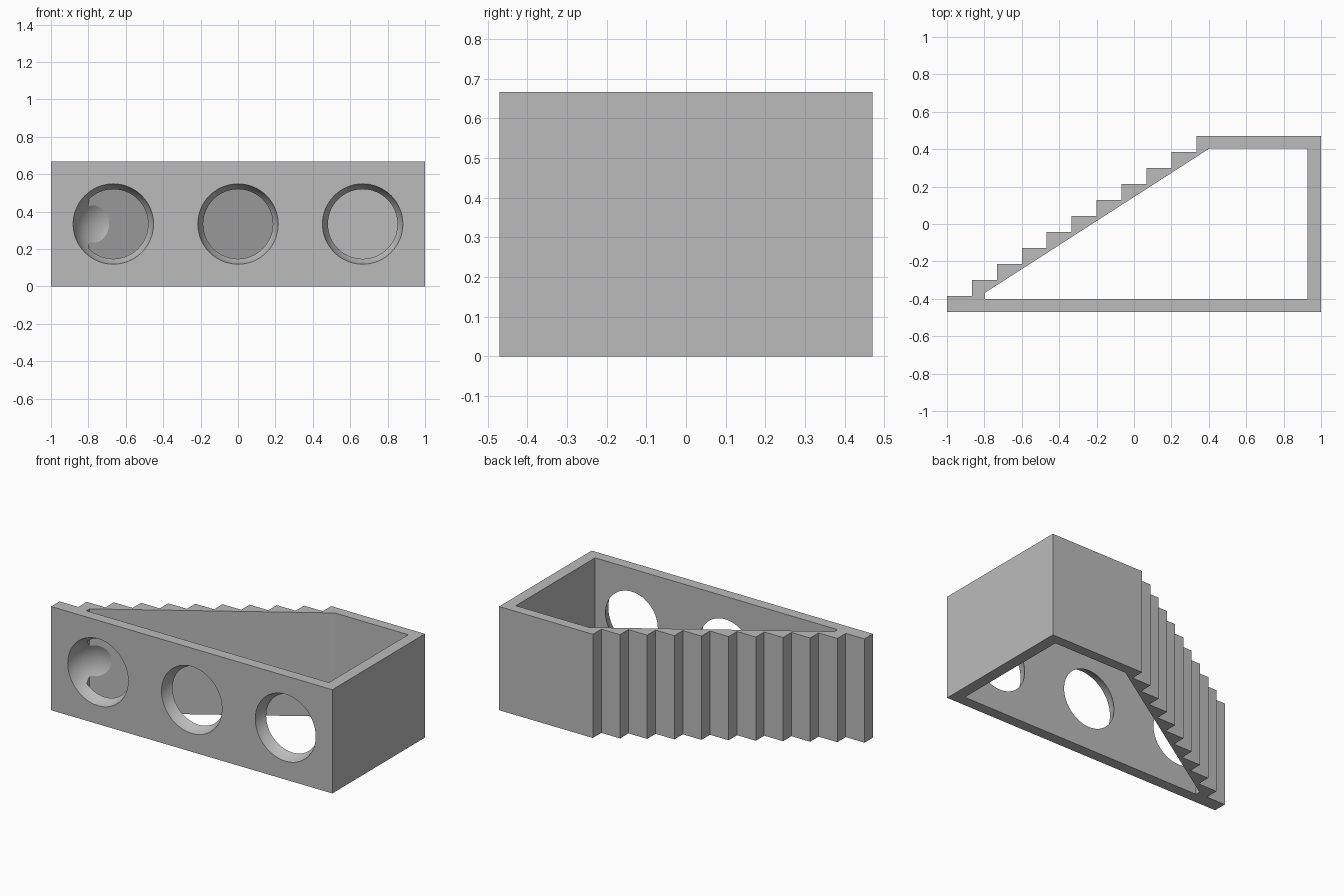
import bpy
import bmesh
import math
from mathutils import Matrix

cube = bpy.data.objects.get("Cube")
if cube:
    bpy.data.objects.remove(cube, do_unlink=True)

HEIGHT = 2 / 3
HALF_Y = 0.47
STEPS = 10
TREAD = HEIGHT / 5
RISE = 2 * HALF_Y / (STEPS + 1)

grey = bpy.data.materials.new("plain grey")
grey.use_nodes = True
colour = (0.5, 0.5, 0.5, 1)
grey.diffuse_color = colour
grey.node_tree.nodes["Principled BSDF"].inputs["Base Color"].default_value = colour


def add_object(name, bm):
    bmesh.ops.recalc_face_normals(bm, faces=bm.faces)
    mesh = bpy.data.meshes.new(name)
    bm.to_mesh(mesh)
    bm.free()
    mesh.materials.append(grey)
    obj = bpy.data.objects.new(name, mesh)
    bpy.context.collection.objects.link(obj)
    return obj


def prism(name, outline, z0, z1):
    bm = bmesh.new()
    face = bm.faces.new([bm.verts.new((x, y, z0)) for x, y in outline])
    result = bmesh.ops.extrude_face_region(bm, geom=[face])
    verts = [v for v in result["geom"] if isinstance(v, bmesh.types.BMVert)]
    bmesh.ops.translate(bm, verts=verts, vec=(0, 0, z1 - z0))
    return add_object(name, bm)


def ball(name, x):
    bm = bmesh.new()
    place = Matrix.Translation((x, -0.518, HEIGHT / 2)) @ Matrix.Rotation(math.pi / 2, 4, "X")
    bmesh.ops.create_uvsphere(bm, u_segments=64, v_segments=32, radius=0.2205, matrix=place)
    return add_object(name, bm)


def cut(target, cutter):
    cutter.hide_render = True
    mod = target.modifiers.new("cut", "BOOLEAN")
    mod.operation = "DIFFERENCE"
    mod.solver = "EXACT"
    mod.object = cutter
    bpy.ops.object.modifier_apply(modifier=mod.name)
    bpy.data.objects.remove(cutter, do_unlink=True)


# Stepped outer body
outline = [(1, HALF_Y), (1, -HALF_Y), (-1, -HALF_Y)]
for i in range(STEPS + 1):
    x, y = -1 + i * TREAD, -HALF_Y + (i + 1) * RISE
    outline.append((x, y))
    if i < STEPS:
        outline.append((x + TREAD, y))
frame = prism("stepped_frame", outline, 0, HEIGHT)
bpy.context.view_layer.objects.active = frame
frame.select_set(True)

# Hollow inside with a sloping wall behind the steps
hollow = [(-0.797, -0.4), (0.927, -0.4), (0.927, 0.405), (0.405, 0.405), (-0.797, -0.368)]
cut(frame, prism("hollow_cutter", hollow, -0.1, HEIGHT + 0.1))

# Three round openings scooped through the front wall
for x in (-HEIGHT, 0, HEIGHT):
    cut(frame, ball("opening_cutter", x))

bpy.ops.object.shade_smooth_by_angle(angle=math.radians(20))
